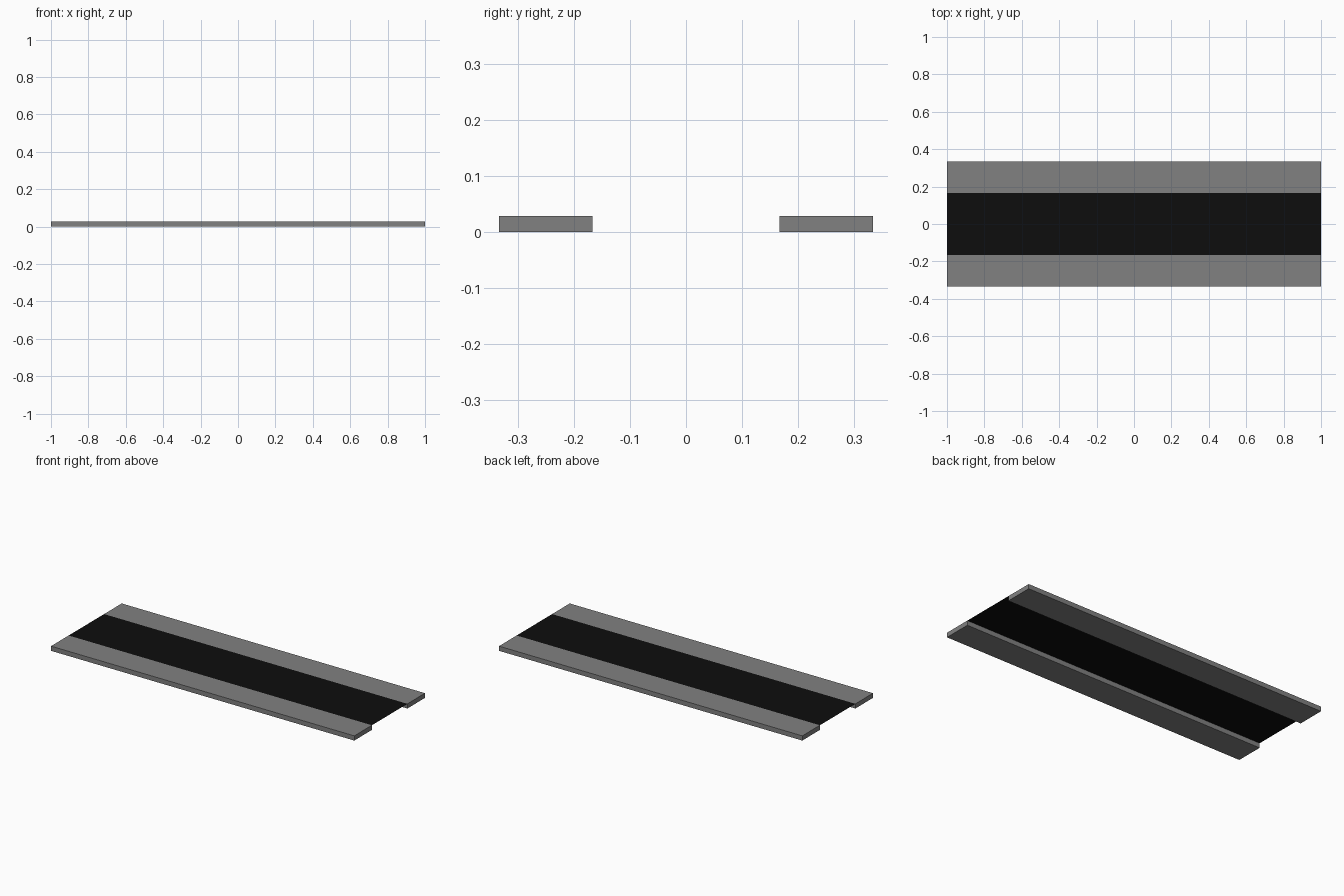
import bpy

if "Cube" in bpy.data.objects:
    bpy.data.objects.remove(bpy.data.objects["Cube"])

LENGTH, INNER, OUTER, HEIGHT = 2.0, 0.167, 0.333, 0.028


def material(name, value):
    mat = bpy.data.materials.new(name)
    mat.diffuse_color = (value, value, value, 1)
    mat.use_nodes = True
    mat.node_tree.nodes["Principled BSDF"].inputs["Base Color"].default_value = mat.diffuse_color
    return mat


grey = material("pavement grey", 0.22)
black = material("asphalt black", 0.004)

# Raised sidewalks on both sides
for name, side in (("front_sidewalk", -1), ("back_sidewalk", 1)):
    bpy.ops.mesh.primitive_cube_add(
        size=1, location=(0, side * (INNER + OUTER) / 2, HEIGHT / 2))
    walk = bpy.context.object
    walk.name = name
    walk.scale = (LENGTH, OUTER - INNER, HEIGHT)
    walk.data.materials.append(grey)

# Thin road sheet level with the sidewalk tops
bpy.ops.mesh.primitive_plane_add(size=1, location=(0, 0, HEIGHT))
road = bpy.context.object
road.name = "road_surface"
road.scale = (LENGTH, 2 * INNER, 1)
road.data.materials.append(black)
